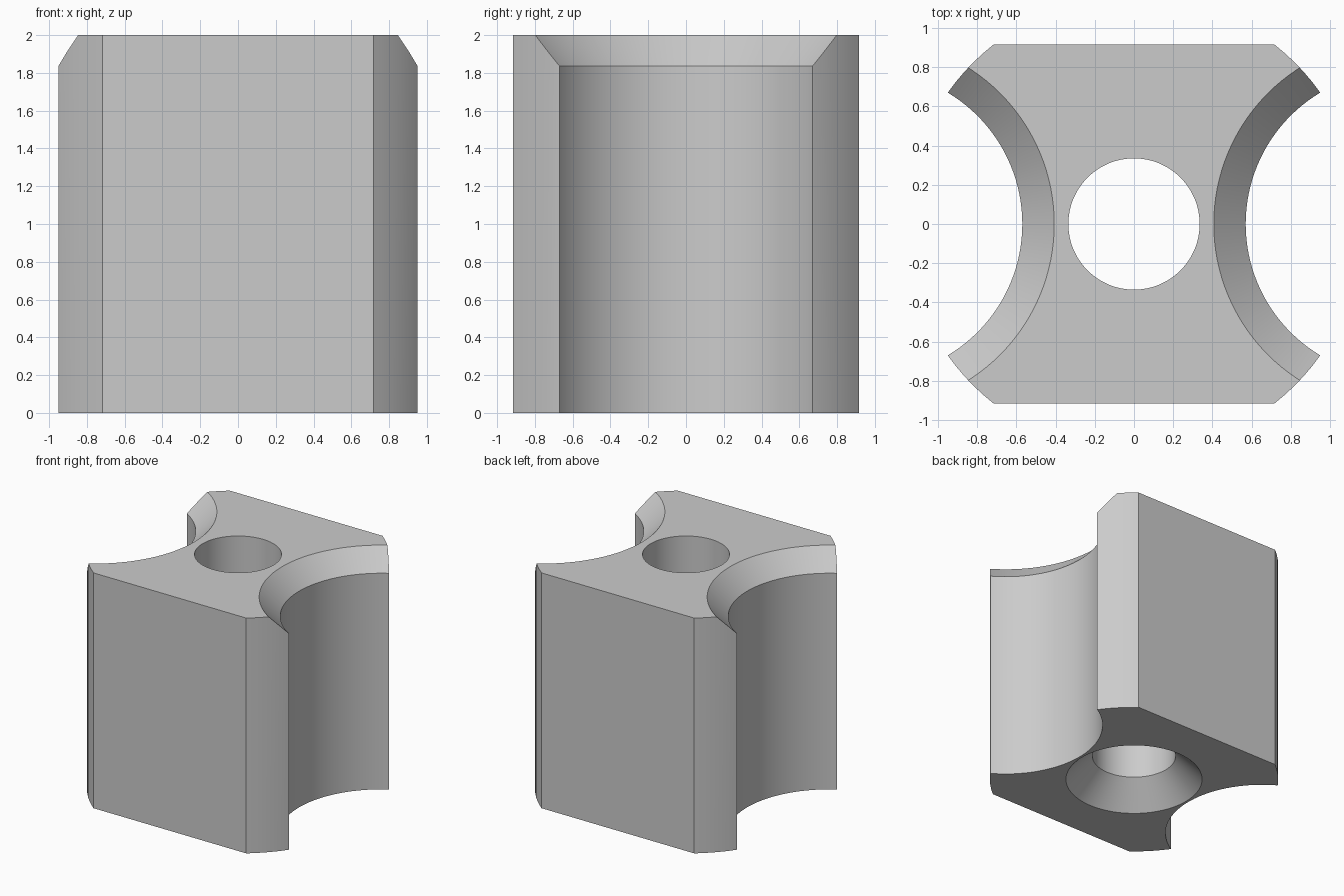
import bpy, bmesh, math

if "Cube" in bpy.data.objects:
    bpy.data.objects.remove(bpy.data.objects["Cube"], do_unlink=True)

RADIUS, HALF_DEPTH, HEIGHT = 1.163, 0.915, 2.0
HOLE_R, SINK_R = 0.335, 0.549
SCALLOP_X, SCALLOP_R, CHAMFER = 1.351, 0.781, 0.163
SEGMENTS = 128

grey = bpy.data.materials.new("plain grey")
grey.use_nodes = True
colour = (0.6, 0.6, 0.6, 1.0)
grey.diffuse_color = colour
grey.node_tree.nodes["Principled BSDF"].inputs["Base Color"].default_value = colour


def stack(name, rings):
    """Closed solid through a stack of matching point rings, capped at both ends."""
    bm = bmesh.new()
    loops = [[bm.verts.new(p) for p in ring] for ring in rings]
    n = len(loops[0])
    for low, high in zip(loops, loops[1:]):
        for i in range(n):
            j = (i + 1) % n
            bm.faces.new((low[i], low[j], high[j], high[i]))
    bm.faces.new(loops[0][::-1])
    bm.faces.new(loops[-1])
    mesh = bpy.data.meshes.new(name)
    bm.to_mesh(mesh)
    bm.free()
    mesh.materials.append(grey)
    obj = bpy.data.objects.new(name, mesh)
    bpy.context.collection.objects.link(obj)
    return obj


def lathe(name, x, profile):
    """Solid of revolution about a vertical axis at x."""
    turns = [math.tau * i / SEGMENTS for i in range(SEGMENTS)]
    return stack(name, [[(x + r * math.cos(a), r * math.sin(a), z) for a in turns]
                        for r, z in profile])


# Round body with flat front and back
half = math.asin(HALF_DEPTH / RADIUS)
steps = SEGMENTS // 4
outline = []
for middle in (0, math.pi):
    for i in range(steps + 1):
        a = middle - half + 2 * half * i / steps
        outline.append((RADIUS * math.cos(a), RADIUS * math.sin(a)))
body = stack("clamp_body", [[(x, y, z) for x, y in outline] for z in (0, HEIGHT)])

# Central hole, countersunk from below
over = 0.1
cutters = [lathe("hole_cutter", 0, [
    (SINK_R + over, -over), (HOLE_R, SINK_R - HOLE_R), (HOLE_R, HEIGHT + over)])]

# Side scallops, chamfered at the top
for side, x in (("left", SCALLOP_X), ("right", -SCALLOP_X)):
    cutters.append(lathe(side + "_scallop_cutter", x, [
        (SCALLOP_R, -over), (SCALLOP_R, HEIGHT - CHAMFER),
        (SCALLOP_R + CHAMFER + over, HEIGHT + over)]))

bpy.ops.object.select_all(action='DESELECT')
bpy.context.view_layer.objects.active = body
body.select_set(True)
for cutter in cutters:
    cutter.hide_render = True
    mod = body.modifiers.new(cutter.name, 'BOOLEAN')
    mod.operation = 'DIFFERENCE'
    mod.solver = 'EXACT'
    mod.object = cutter
    bpy.ops.object.modifier_apply(modifier=mod.name)
    bpy.data.objects.remove(cutter, do_unlink=True)

bpy.ops.object.shade_smooth_by_angle(angle=math.radians(25))
